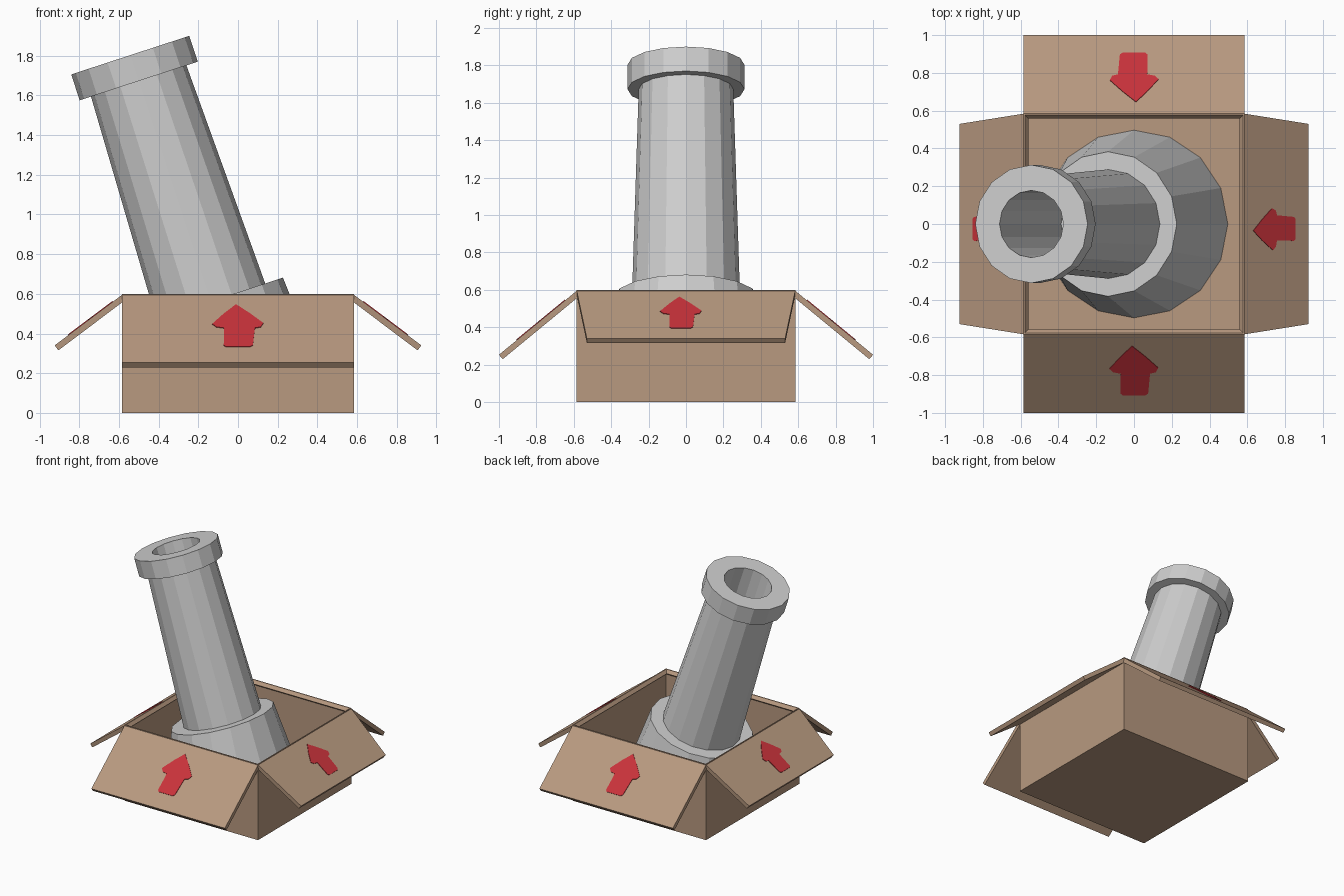
import bpy, bmesh, math
from mathutils import Vector, Matrix

if "Cube" in bpy.data.objects:
    bpy.data.objects.remove(bpy.data.objects["Cube"])


def material(name, rgb):
    m = bpy.data.materials.new(name)
    m.diffuse_color = (*rgb, 1)
    m.use_nodes = True
    m.node_tree.nodes["Principled BSDF"].inputs["Base Color"].default_value = m.diffuse_color
    return m


CARD = material("cardboard brown", (0.48, 0.32, 0.215))
RED = material("arrow red", (0.58, 0.032, 0.043))
GREY = material("pipe grey", (0.62, 0.62, 0.62))


def finish(name, bm, mat):
    bmesh.ops.recalc_face_normals(bm, faces=bm.faces[:])
    me = bpy.data.meshes.new(name)
    bm.to_mesh(me)
    bm.free()
    me.materials.append(mat)
    ob = bpy.data.objects.new(name, me)
    bpy.context.collection.objects.link(ob)
    return ob


def prism(name, points, offset, mat):
    """Flat outline thickened by an offset vector."""
    bm = bmesh.new()
    f = bm.faces.new([bm.verts.new(p) for p in points])
    new = bmesh.ops.extrude_face_region(bm, geom=[f], use_keep_orig=True)["geom"]
    bmesh.ops.translate(bm, verts=[v for v in new if isinstance(v, bmesh.types.BMVert)],
                        vec=offset)
    return finish(name, bm, mat)


# Open box: cube without its lid, given a thin wall
HALF, TOP, WALL = 0.585, 0.6, 0.01
bm = bmesh.new()
bmesh.ops.create_cube(bm, size=1, matrix=Matrix.Translation((0, 0, TOP / 2))
                      @ Matrix.Diagonal((2 * HALF, 2 * HALF, TOP, 1)))
bmesh.ops.delete(bm, geom=[f for f in bm.faces if f.calc_center_median().z > TOP - 0.01],
                 context='FACES')
box = finish("box_body", bm, CARD)
mod = box.modifiers.new("wall", 'SOLIDIFY')
# an open mesh keeps its thickness inside the outer faces
mod.thickness, mod.offset = WALL, -1

# Arrow outline: (sideways, distance out from the box centre)
ARROW = [(-0.01, 0.645), (0.06, 0.70), (0.128, 0.76), (0.115, 0.783), (0.085, 0.79),
         (0.075, 0.895), (0.06, 0.905), (-0.06, 0.905), (-0.072, 0.895), (-0.07, 0.79),
         (-0.11, 0.783), (-0.13, 0.765), (-0.07, 0.70)]
HINGE, THICK = 0.578, 0.031


def flap(name, out, side, tip, tip_z, half_tip, arrow):
    """Sloping flap and its painted arrow; out and side are plan directions."""
    out, side, up = Vector(out), Vector(side), Vector((0, 0, 1))
    slope = (TOP - tip_z) / (tip - HINGE)
    normal = (out * slope + up).normalized()

    def at(s, d):
        return side * s + out * d + up * (TOP - (d - HINGE) * slope)

    prism(name, [at(-HALF, HINGE), at(HALF, HINGE), at(half_tip, tip), at(-half_tip, tip)],
          -normal * THICK, CARD)
    prism(name + "_arrow", [at(s, d) - normal * 0.001 for s, d in arrow],
          normal * 0.005, RED)


small = [(s * 0.86 - 0.027, 0.63 + (d - 0.645) * 0.86) for s, d in ARROW]
flap("front_flap", (0, -1, 0), (1, 0, 0), 1.0, 0.253, HALF, ARROW)
flap("back_flap", (0, 1, 0), (-1, 0, 0), 1.0, 0.253, HALF, ARROW)
flap("right_flap", (1, 0, 0), (0, 1, 0), 0.924, 0.34, 0.53, small)
flap("left_flap", (-1, 0, 0), (0, 1, 0), 0.924, 0.34, 0.53, small)

# Leaning pipe: rings along a tilted axis, then a flared foot flat on the floor
SIDES, TILT = 16, math.radians(18.1)
MOUTH = Vector((-0.543, 0, 1.803))
DOWN = Vector((math.sin(TILT), 0, -math.cos(TILT)))
ACROSS = Vector((math.cos(TILT), 0, math.sin(TILT)))


def ring(bm, centre, u, r):
    return [bm.verts.new(centre + u * r * math.cos(a) + Vector((0, r * math.sin(a), 0)))
            for a in (2 * math.pi * i / SIDES for i in range(SIDES))]


bm = bmesh.new()
profile = [(1.05, 0.178), (0, 0.178), (0, 0.313), (0.137, 0.313),
           (0.137, 0.253), (1.305, 0.289), (1.305, 0.383)]
rings = [ring(bm, MOUTH + DOWN * t, ACROSS, r) for t, r in profile]
rings.append(ring(bm, Vector((0, 0, WALL)), Vector((1, 0, 0)), 0.497))
for a, b in zip(rings, rings[1:]):
    for i in range(SIDES):
        j = (i + 1) % SIDES
        bm.faces.new((a[i], a[j], b[j], b[i]))
bm.faces.new(rings[0])
bm.faces.new(rings[-1])
finish("leaning_pipe", bm, GREY)
